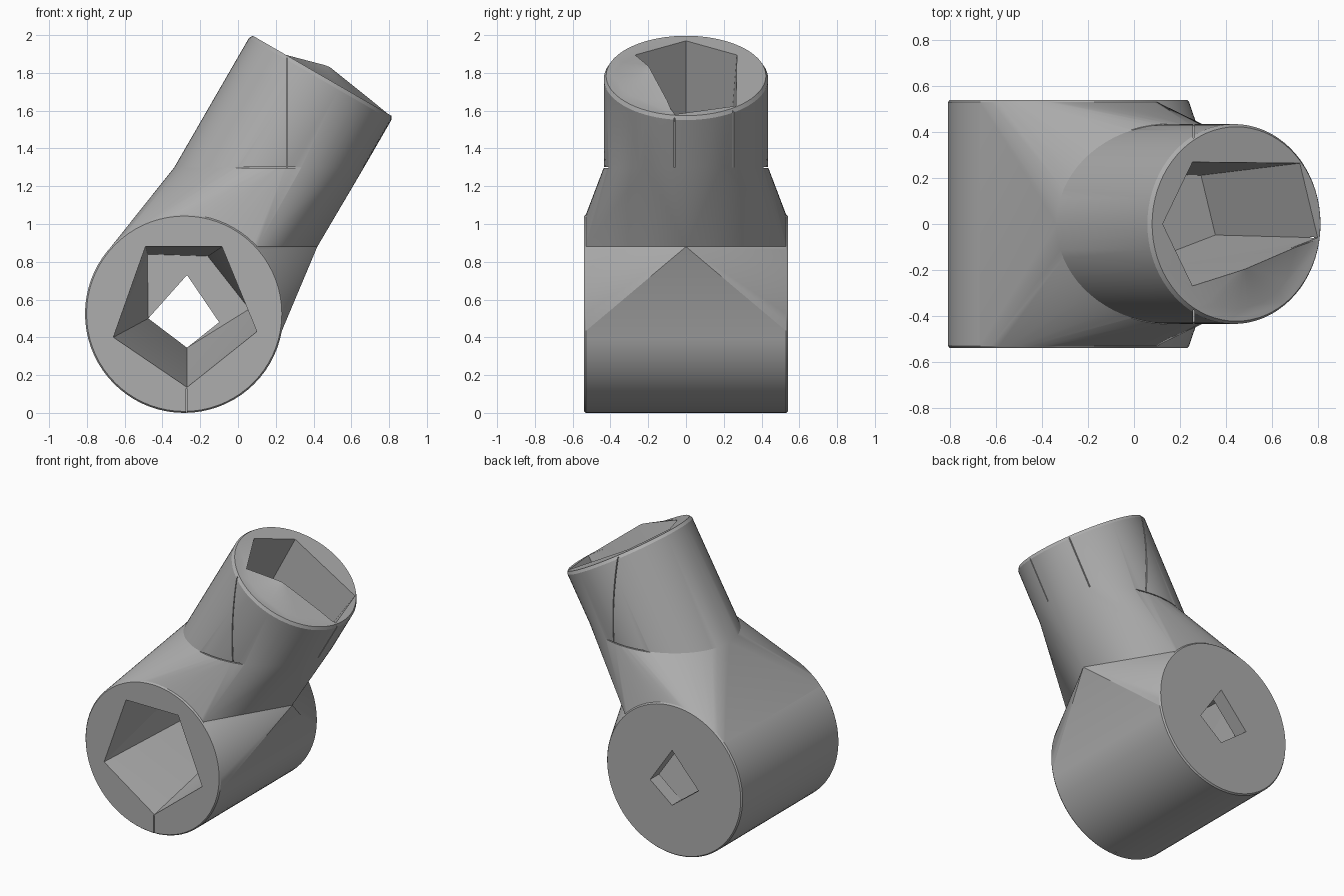
import bpy, bmesh
from math import sin, cos, pi, sqrt
from mathutils import Vector

cube = bpy.data.objects.get("Cube")
if cube:
    bpy.data.objects.remove(cube)

grey = bpy.data.materials.new("plain_grey")
grey.use_nodes = True
COLOUR = (0.42, 0.42, 0.42, 1)
grey.diffuse_color = COLOUR
grey.node_tree.nodes["Principled BSDF"].inputs["Base Color"].default_value = COLOUR

SEG = 72
HALF = 0.54                                   # half length of the barrel
BX, BZ, BR = -0.285, 0.525, 0.525             # barrel centre and radius
AXIS = Vector((0.5, 0, sqrt(0.75)))           # arm direction
ACROSS = Vector((sqrt(0.75), 0, -0.5))
END = Vector((0.445, 0, 1.785))               # centre of the arm's open end
AR, COLLAR_Z = 0.435, 1.3
LEAN = AXIS.x / AXIS.z


def hull(name, points):
    """Convex solid around the points."""
    bm = bmesh.new()
    for p in points:
        bm.verts.new(p)
    res = bmesh.ops.convex_hull(bm, input=bm.verts)
    junk = {g for g in res["geom_interior"] + res["geom_unused"]
            if isinstance(g, bmesh.types.BMVert)}
    bmesh.ops.delete(bm, geom=list(junk), context='VERTS')
    bmesh.ops.dissolve_limit(bm, angle_limit=0.002, verts=bm.verts, edges=bm.edges)
    bmesh.ops.recalc_face_normals(bm, faces=bm.faces)
    mesh = bpy.data.meshes.new(name)
    bm.to_mesh(mesh)
    bm.free()
    mesh.materials.append(grey)
    ob = bpy.data.objects.new(name, mesh)
    bpy.context.collection.objects.link(ob)
    return ob


def box(name, x, y, z, lean):
    """Box whose upper end may lean along x."""
    return hull(name, [(a + lean * (c - z[0]), b, c) for a in x for b in y for c in z])


def combine(body, other, operation):
    """Join or cut, then remove the helper."""
    bpy.context.view_layer.objects.active = body
    mod = body.modifiers.new("combine", 'BOOLEAN')
    mod.operation, mod.solver, mod.object = operation, 'EXACT', other
    bpy.ops.object.modifier_apply(modifier=mod.name)
    bpy.data.objects.remove(other)


def barrel_ring(r, y):
    return [Vector((BX + r * cos(2 * pi * i / SEG), y, BZ + r * sin(2 * pi * i / SEG)))
            for i in range(SEG)]


def arm_ring(r, back):
    return [END - AXIS * back + r * (ACROSS * cos(2 * pi * i / SEG)
            + Vector((0, sin(2 * pi * i / SEG), 0))) for i in range(SEG)]


# Barrel lying front to back, with slightly softened rims
rings = []
for s in (-1, 1):
    rings += barrel_ring(BR, s * (HALF - 0.01)) + barrel_ring(BR - 0.008, s * HALF)
body = hull("angled_pipe_fitting", rings)

# Neck flaring from the slanted arm down to the barrel
collar = [p - AXIS * ((p.z - COLLAR_Z) / AXIS.z) for p in arm_ring(AR, 0)]
ledge, shoulder_y = 0.88, HALF - 0.01
half_chord = sqrt(BR ** 2 - (ledge - BZ) ** 2)
tip = Vector((0.42, 0, ledge))
shoulders = [Vector((BX + a * half_chord, s * shoulder_y, ledge))
             for a in (-1, 1) for s in (-1, 1)]
rims = [p for s in (-1, 1) for p in barrel_ring(BR, s * shoulder_y)]
neck = hull("neck", collar + shoulders + [tip] + [p for p in rims if p.z > ledge])

# Wedge under the neck, blending into the barrel's side
side = [p for p in rims if p.x > 0 and 0.42 < p.z < ledge]
inner = [Vector((-0.2, y, z)) for y, z in ((-0.5, 0.43), (0.5, 0.43), (0, 0.95))]
wedge = hull("neck_wedge", [tip] + shoulders[2:] + side + inner)

# Arm with a softened open end
arm = hull("arm", collar + arm_ring(AR, 0.02) + arm_ring(AR - 0.012, 0))

# Raised lip along one edge of the opening
lip_rim = [p for p in arm_ring(AR - 0.01, 0.02)
           if 0.26 < p.x < 0.78 and p.y < -0.08]
lip_edge = [END + ACROSS * u + Vector((0, y, 0)) for u, y in ((-0.22, -0.27), (0.40, -0.07))]
lip = hull("opening_lip", lip_rim + lip_edge + [p - AXIS * 0.08 for p in lip_edge]
           + [Vector((0.48, -0.18, 1.84))])

for part in (neck, wedge, arm, lip):
    combine(body, part, 'UNION')

# Five-sided front pocket, ending at a wall with a four-sided hole
front = [(-0.49, 0.88), (-0.085, 0.88), (0.10, 0.43), (-0.27, 0.135), (-0.66, 0.40)]
floor = [(-0.48, 0.84), (-0.16, 0.83), (0.06, 0.55), (-0.27, 0.345), (-0.475, 0.50)]
hole = [(-0.27, 0.73), (-0.10, 0.48), (-0.27, 0.345), (-0.475, 0.50)]
pocket = hull("pocket_cutter", [(x, -HALF - 0.002, z) for x, z in front]
              + [(x, 0.44, z) for x, z in floor])
through = hull("hole_cutter", [(x, y, z) for x, z in hole for y in (0.4, HALF + 0.02)])

# Five-sided socket in the arm
mouth = [(-0.37, 0), (-0.22, 0.27), (0.32, 0.265), (0.41, -0.06), (-0.22, -0.27)]
socket = hull("socket_cutter", [END + AXIS * h + (ACROSS * u + Vector((0, y, 0))) * k
              for u, y in mouth for h, k in ((0.12, 1.03), (-0.75, 0.8))])

for cutter in (pocket, through, socket):
    combine(body, cutter, 'DIFFERENCE')

# Narrow seams cut into the skin: x, y, z ranges and lean
T = 0.003
seams = [
    ((BX + 0.01, BX + 0.016), (-0.56, -0.50), (-0.02, 0.13), 0),
    ((0.63, 0.72), (-0.06 - T, -0.06 + T), (COLLAR_Z, 1.56), LEAN),
    ((0.57, 0.72), (0.25 - T, 0.25 + T), (COLLAR_Z, 1.6), LEAN),
    ((-0.42, -0.34), (-T, T), (COLLAR_Z, 1.96), LEAN),
]
for s in (-1, 1):
    skin = sorted((s * 0.41, s * 0.46))
    seams.append(((0.26 - T, 0.26 + T), sorted((s * 0.31, s * 0.46)), (COLLAR_Z, 1.88), 0))
    seams.append(((-0.08, 0.5), skin, (COLLAR_Z - T, COLLAR_Z + T), 0))
for n, (x, y, z, lean) in enumerate(seams):
    combine(body, box(f"seam_cutter_{n}", x, y, z, lean), 'DIFFERENCE')

# Smooth the round faces, keep the cut edges crisp
bpy.ops.object.select_all(action='DESELECT')
body.select_set(True)
bpy.context.view_layer.objects.active = body
bpy.ops.object.shade_smooth_by_angle(angle=0.35)
